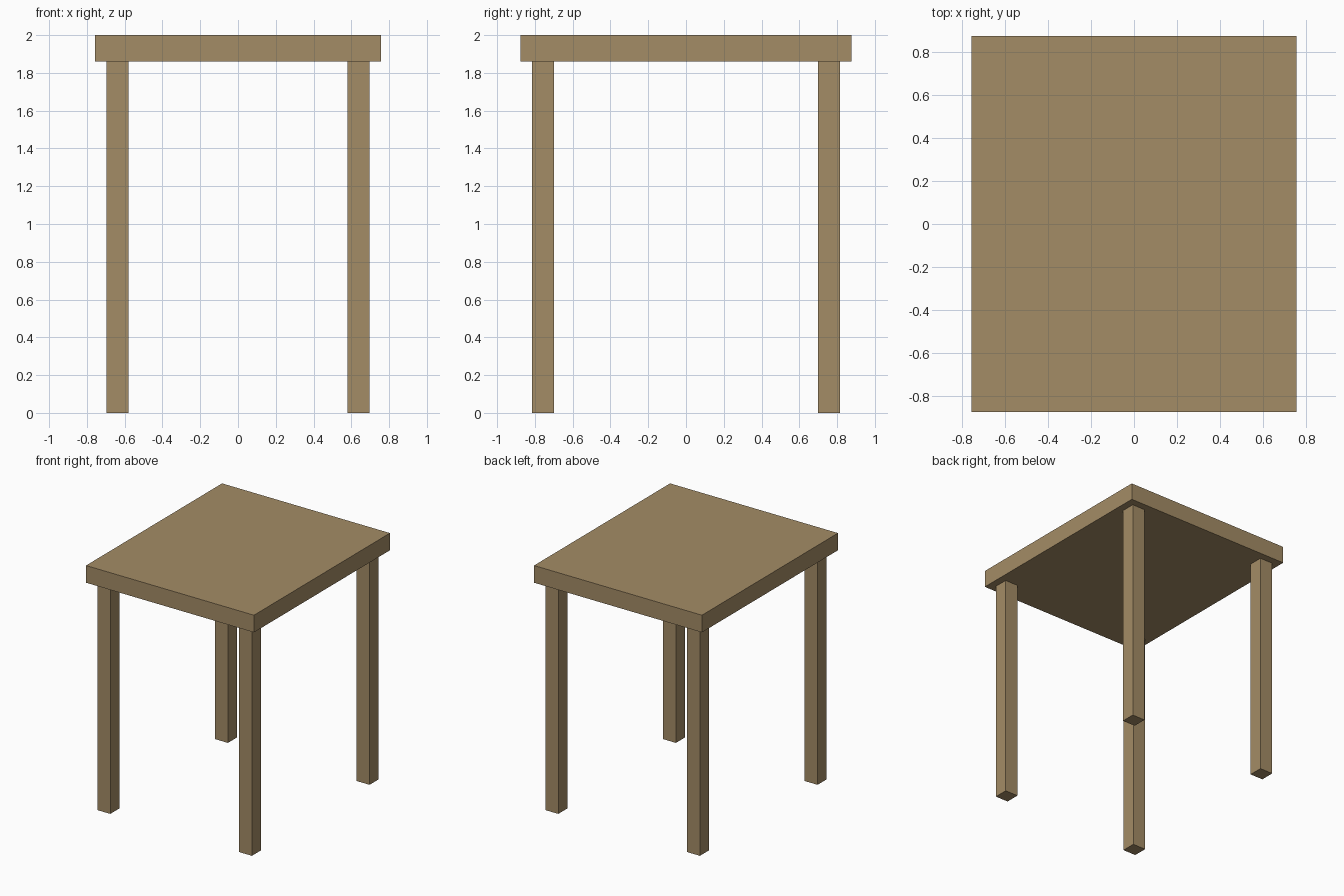
import bpy

if "Cube" in bpy.data.objects:
    bpy.data.objects.remove(bpy.data.objects["Cube"])

wood = bpy.data.materials.new("wood")
wood.diffuse_color = (0.371, 0.262, 0.133, 1.0)
wood.use_nodes = True
wood.node_tree.nodes["Principled BSDF"].inputs["Base Color"].default_value = wood.diffuse_color

HALF_X, HALF_Y = 0.757, 0.876   # half size of the table top
HEIGHT, SLAB = 2.0, 0.14        # total height, top thickness
LEG, INSET = 0.117, 0.06        # leg width, distance from the edge


def box(name, size, centre):
    bpy.ops.mesh.primitive_cube_add(size=1, location=centre)
    ob = bpy.context.object
    ob.name = name
    ob.scale = size
    bpy.ops.object.transform_apply(location=False, rotation=False, scale=True)
    ob.data.materials.append(wood)
    return ob


# Table top
box("table_top", (2 * HALF_X, 2 * HALF_Y, SLAB), (0, 0, HEIGHT - SLAB / 2))

# Four square legs
leg_h = HEIGHT - SLAB
leg_x = HALF_X - INSET - LEG / 2
leg_y = HALF_Y - INSET - LEG / 2
for y_name, sy in (("front", -1), ("back", 1)):
    for x_name, sx in (("left", -1), ("right", 1)):
        box(f"{y_name}_{x_name}_leg", (LEG, LEG, leg_h),
            (sx * leg_x, sy * leg_y, leg_h / 2))
